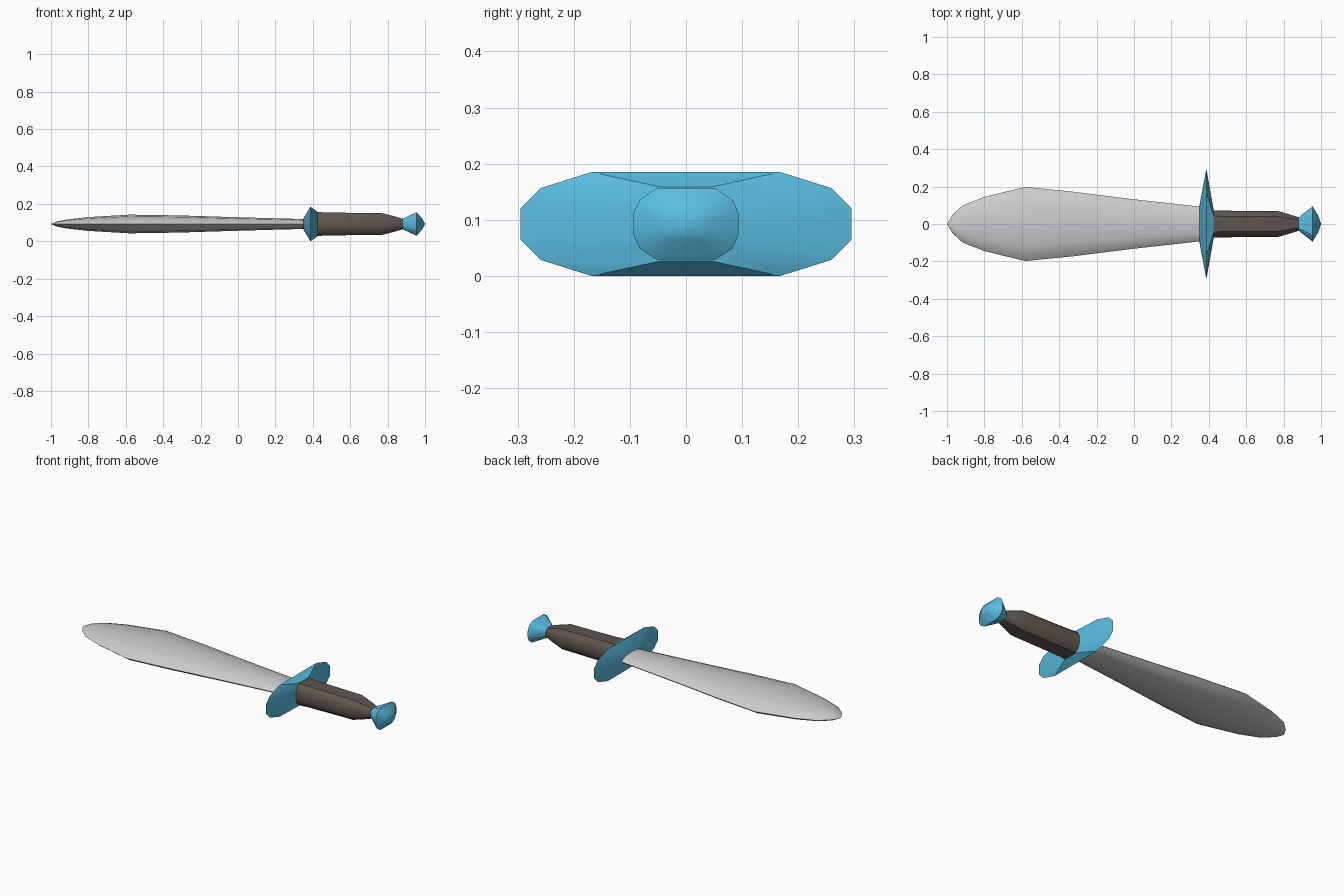
import bpy, bmesh, math

if "Cube" in bpy.data.objects:
    bpy.data.objects.remove(bpy.data.objects["Cube"])

ZC = 0.0925  # height of the sword's long axis

# Quarter cross-sections as (y, z) fractions; mirrored into full rings
ROUND = [(1, 0.3), (0.88, 0.69), (0.57, 1)]
LENS = [(1, 0), (0.86, 0.4), (0.58, 0.82), (0, 1)]


def full_ring(quarter):
    pts = set()
    for y, z in quarter:
        pts |= {(sy * y, sz * z) for sy in (1, -1) for sz in (1, -1)}
    return sorted(pts, key=lambda p: math.atan2(p[1], p[0]))


def material(name, rgb):
    mat = bpy.data.materials.new(name)
    mat.diffuse_color = (*rgb, 1)
    mat.use_nodes = True
    mat.node_tree.nodes["Principled BSDF"].inputs["Base Color"].default_value = mat.diffuse_color
    return mat


def loft(name, quarter, stations, mat=None, angle=30):
    """Skin rings along x; each station is (x, half width, half height)."""
    bm = bmesh.new()
    section = full_ring(quarter)
    n = len(section)
    rings = []
    for x, hy, hz in stations:
        if hy == 0:
            rings.append([bm.verts.new((x, 0, ZC))] * n)
        else:
            rings.append([bm.verts.new((x, y * hy, ZC + z * hz)) for y, z in section])
    for a, b in zip(rings, rings[1:]):
        for i in range(n):
            j = (i + 1) % n
            bm.faces.new(list(dict.fromkeys((a[i], a[j], b[j], b[i]))))
    for ring in (rings[0], rings[-1]):
        if len(set(ring)) > 1:
            bm.faces.new(ring)
    bmesh.ops.recalc_face_normals(bm, faces=bm.faces)
    mesh = bpy.data.meshes.new(name)
    bm.to_mesh(mesh)
    bm.free()
    obj = bpy.data.objects.new(name, mesh)
    bpy.context.collection.objects.link(obj)
    if mat:
        mesh.materials.append(mat)
    bpy.ops.object.select_all(action='DESELECT')
    obj.select_set(True)
    bpy.context.view_layer.objects.active = obj
    bpy.ops.object.shade_smooth_by_angle(angle=math.radians(angle))
    return obj


blue = material("blue_metal", (0.10, 0.51, 0.75))
brown = material("brown_grip", (0.115, 0.095, 0.078))

# Leaf-shaped blade
loft("blade", LENS, [
    (-1.0, 0, 0), (-0.97, 0.05, 0.013), (-0.915, 0.10, 0.024),
    (-0.80, 0.145, 0.037), (-0.58, 0.198, 0.05), (-0.32, 0.172, 0.046),
    (0.0, 0.132, 0.036), (0.36, 0.092, 0.026)], angle=40)

# Cross guard with a thin raised rim
loft("guard", ROUND, [
    (0.35, 0.098, 0.03), (0.387, 0.295, 0.0925), (0.425, 0.08, 0.066)], blue)

# Handle tapering towards the pommel
loft("grip", ROUND, [
    (0.415, 0.074, 0.064), (0.50, 0.071, 0.061), (0.77, 0.069, 0.058),
    (0.83, 0.052, 0.043), (0.885, 0.034, 0.027)], brown)

# Flared pommel with a shallow pointed end
loft("pommel", ROUND, [
    (0.88, 0.036, 0.028), (0.955, 0.094, 0.063), (0.985, 0.045, 0.029),
    (1.0, 0, 0)], blue)
